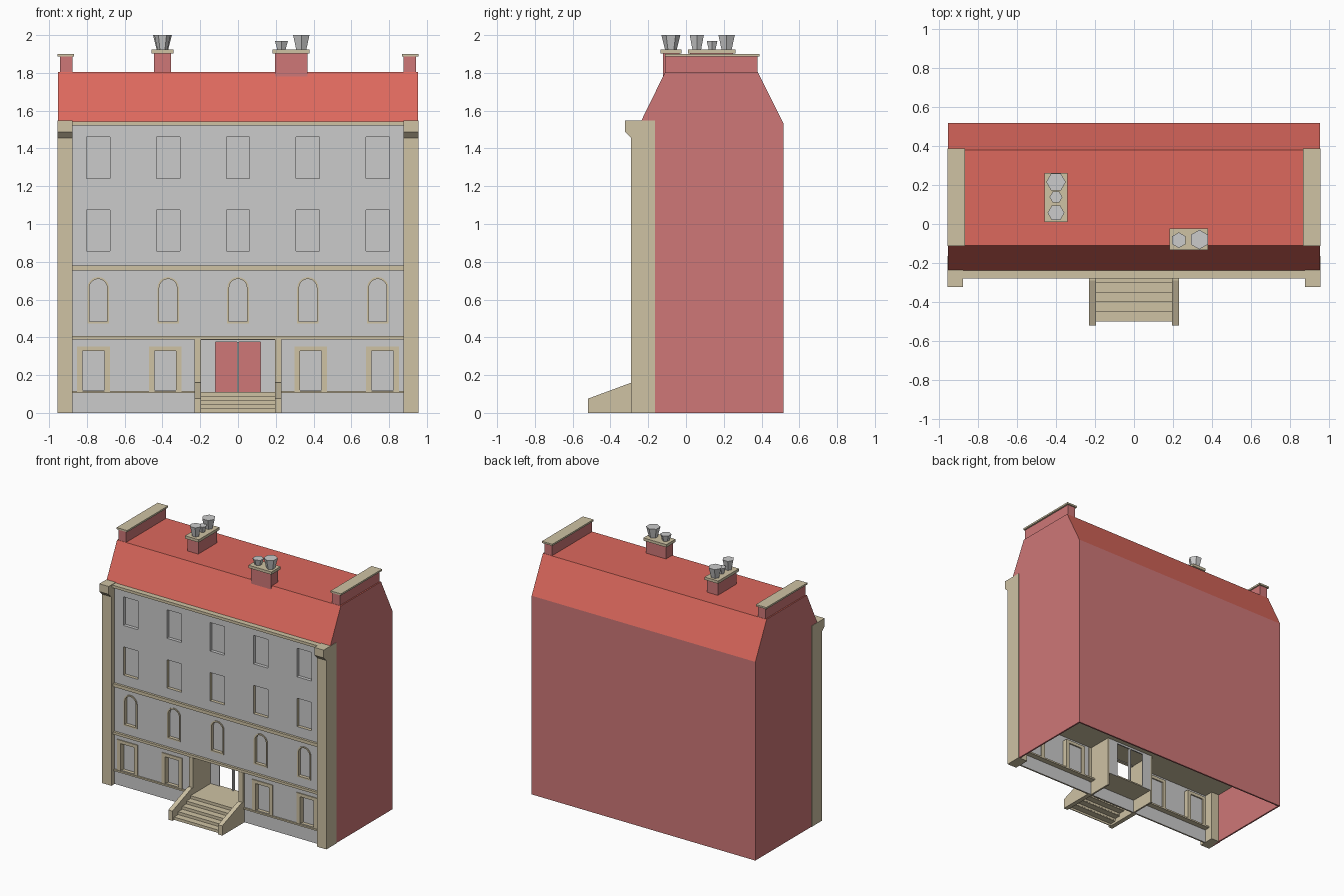
import bpy, bmesh, math

cube = bpy.data.objects.get("Cube")
if cube:
    bpy.data.objects.remove(cube, do_unlink=True)


def material(name, rgb):
    m = bpy.data.materials.new(name)
    m.use_nodes = True
    m.diffuse_color = (*rgb, 1)
    for n in m.node_tree.nodes:
        if n.type == 'BSDF_PRINCIPLED':
            n.inputs['Base Color'].default_value = (*rgb, 1)
    return m


BRICK = material("brick", (0.62, 0.185, 0.185))
ROOF = material("roof_red", (0.72, 0.14, 0.11))
GREY = material("grey_render", (0.6, 0.6, 0.6))
STONE = material("pale_stone", (0.62, 0.54, 0.37))


def add_prism(bm, pts, axis, lo, hi):
    """Extrude a closed profile along x (profile in y, z) or y (profile in x, z)."""
    def at(p, a):
        return (a, p[0], p[1]) if axis == 'x' else (p[0], a, p[1])
    a = [bm.verts.new(at(p, lo)) for p in pts]
    b = [bm.verts.new(at(p, hi)) for p in pts]
    bm.faces.new(a)
    bm.faces.new(b[::-1])
    for i in range(len(pts)):
        j = (i + 1) % len(pts)
        bm.faces.new((a[j], a[i], b[i], b[j]))


def add_box(bm, x0, x1, y0, y1, z0, z1):
    add_prism(bm, [(x0, z0), (x1, z0), (x1, z1), (x0, z1)], 'y', y0, y1)


def finish(name, bm, *mats):
    bmesh.ops.recalc_face_normals(bm, faces=bm.faces[:])
    me = bpy.data.meshes.new(name)
    bm.to_mesh(me)
    bm.free()
    for m in mats:
        me.materials.append(m)
    ob = bpy.data.objects.new(name, me)
    bpy.context.collection.objects.link(ob)
    return ob


def box(name, mat, *dims):
    bm = bmesh.new()
    add_box(bm, *dims)
    return finish(name, bm, mat)


def prism(name, mat, pts, lo, hi):
    bm = bmesh.new()
    add_prism(bm, pts, 'x', lo, hi)
    return finish(name, bm, mat)


def rect(x, w, z0, z1):
    return [(x - w, z0), (x + w, z0), (x + w, z1), (x - w, z1)]


def arch(x, w, z0, z1):
    """Round-headed outline of half width w, crown at z1."""
    top = [(x + w * math.cos(t * math.pi / 10), z1 - w + w * math.sin(t * math.pi / 10))
           for t in range(11)]
    return [(x - w, z0), (x + w, z0)] + top


BAYS = [-0.74, -0.37, 0, 0.37, 0.74]
GROUND_BAYS = [-0.765, -0.385, 0.385, 0.765]
WALL = -0.25

# Main body: one section swept along x, hollow at ground level
bm = bmesh.new()
add_prism(bm, [(WALL, 0), (0.517, 0), (0.517, 1.53), (0.38, 1.805), (-0.11, 1.805),
               (-0.24, 1.54), (WALL, 1.54)], 'x', -0.953, 0.953)
bmesh.ops.recalc_face_normals(bm, faces=bm.faces[:])
floor = [f for f in bm.faces if f.normal.z < -0.9]
bmesh.ops.inset_region(bm, faces=floor, thickness=0.012, use_even_offset=True)
floor = [f for f in bm.faces if f.normal.z < -0.9 and f.calc_area() > 0.5]
room = bmesh.ops.extrude_discrete_faces(bm, faces=floor)['faces']
bmesh.ops.translate(bm, verts=list({v for f in room for v in f.verts}), vec=(0, 0, 0.39))
body = finish("house_body", bm, BRICK, ROOF, GREY, STONE)

# Window and doorway openings
bm = bmesh.new()
outlines = [rect(x, 0.062, 1.24, 1.46) for x in BAYS]
outlines += [rect(x, 0.062, 0.857, 1.075) for x in BAYS]
outlines += [arch(x, 0.05, 0.48, 0.712) for x in BAYS]
outlines += [rect(x, 0.06, 0.12, 0.33) for x in GROUND_BAYS]
outlines.append(rect(0, 0.197, 0.105, 0.385))
for o in outlines:
    clean = [p for i, p in enumerate(o) if math.dist(p, o[i - 1]) > 1e-5]
    add_prism(bm, clean, 'y', -0.4, -0.225)
cutter = finish("opening_cutter", bm)
cutter.hide_render = True
mod = body.modifiers.new("openings", 'BOOLEAN')
mod.operation = 'DIFFERENCE'
mod.solver = 'EXACT'
mod.object = cutter
bpy.context.view_layer.update()
cut = bpy.data.meshes.new_from_object(
    body.evaluated_get(bpy.context.evaluated_depsgraph_get()))
body.modifiers.clear()
body.data = cut
bpy.data.objects.remove(cutter, do_unlink=True)
cut.materials.clear()
for m in (BRICK, ROOF, GREY, STONE):
    cut.materials.append(m)

# Body colours by direction and place
for f in cut.polygons:
    n, c = f.normal, f.center
    if c.y < -0.2 and abs(n.y) < 0.8:
        f.material_index = 3 if c.z < 1.1 else 2      # reveals
    elif c.y < -0.2 and abs(n.y) > 0.95:
        f.material_index = 2                          # facade
    elif n.z > 0.3:
        f.material_index = 1                          # roof
    elif n.z < -0.9 and c.z > 0.1:
        f.material_index = 3                          # ground floor ceiling
    else:
        f.material_index = 0
    if n.z > 0.3 and c.z > 1.52:
        f.material_index = 1

# Horizontal bands
box("upper_string_course", STONE, -0.876, 0.876, -0.268, -0.24, 0.755, 0.78)
box("lower_string_course", STONE, -0.876, 0.876, -0.268, -0.24, 0.388, 0.407)
box("cornice", STONE, -0.955, 0.955, -0.28, -0.238, 1.522, 1.543)

# Arched window surrounds
for i, x in enumerate(BAYS):
    outer, inner = arch(x, 0.057, 0.473, 0.719), arch(x, 0.047, 0.483, 0.709)
    bm = bmesh.new()
    rings = [[bm.verts.new((p[0], y, p[1])) for p in o]
             for o, y in ((outer, -0.248), (outer, -0.256), (inner, -0.256), (inner, -0.23))]
    for a, b in zip(rings, rings[1:]):
        for k in range(len(a)):
            j = (k + 1) % len(a)
            bm.faces.new((a[k], a[j], b[j], b[k]))
    bmesh.ops.remove_doubles(bm, verts=bm.verts[:], dist=1e-5)
    finish(f"arched_surround_{i + 1}", bm, STONE)

# Ground floor windows
for i, x in enumerate(GROUND_BAYS):
    bm = bmesh.new()
    for s in (-1, 1):
        a, b = sorted((x + s * 0.057, x + s * 0.087))
        add_box(bm, a, b, -0.257, -0.2, 0.115, 0.352)
    add_box(bm, x - 0.057, x + 0.057, -0.257, -0.2, 0.327, 0.352)
    finish(f"ground_window_surround_{i + 1}", bm, STONE)
    box(f"ground_window_pane_{i + 1}", GREY, x - 0.057, x + 0.057, -0.216, -0.21, 0.115, 0.327)

# Parts mirrored on both sides
for s, side in ((-1, "right"), (1, "left")):
    def both(a, b):
        return sorted((s * a, s * b))
    prism(f"{side}_pilaster", STONE, [(-0.165, 0), (-0.165, 1.547), (-0.322, 1.547),
          (-0.322, 1.487), (-0.29, 1.455), (-0.29, 0)], *both(0.876, 0.956))
    box(f"{side}_plinth_band", STONE, *both(0.2, 0.876), -0.262, -0.195, 0.104, 0.116)
    box(f"{side}_parapet", BRICK, *both(0.877, 0.943), -0.108, 0.378, 1.79, 1.888)
    box(f"{side}_parapet_cap", STONE, *both(0.867, 0.956), -0.112, 0.388, 1.887, 1.9)
    prism(f"{side}_stair_cheek", STONE, [(-0.52, 0), (-0.52, 0.075), (-0.29, 0.16),
          (-0.245, 0.16), (-0.245, 0)], *both(0.195, 0.23))
    box(f"{side}_door_jamb", STONE, *both(0.195, 0.23), -0.27, -0.235, 0.1, 0.388)
    box(f"{side}_porch_wall", STONE, *both(0.195, 0.208), -0.24, -0.045, 0, 0.39)
    box(f"{side}_door_flank", GREY, *both(0.12, 0.195), -0.055, -0.045, 0.1, 0.39)

# Porch floor, door head and door post
box("porch_floor", STONE, -0.196, 0.196, -0.3, -0.045, 0.1, 0.11)
box("door_head", GREY, -0.12, 0.12, -0.055, -0.045, 0.375, 0.39)
box("door_post", GREY, -0.004, 0.004, -0.065, -0.04, 0.11, 0.375)

# Front steps, hollow underneath
bm = bmesh.new()
for k in range(5):
    y, z = -0.5 + 0.05 * k, 0.022 * (k + 1)
    add_box(bm, -0.196, 0.196, y, y + 0.055, z - 0.006, z)
    add_box(bm, -0.196, 0.196, y, y + 0.006, z - 0.022, z - 0.006)
finish("front_steps", bm, STONE)


def chimney(name, x0, x1, y0, y1, base, pots, turn):
    box(f"{name}_stack", BRICK, x0, x1, y0, y1, base, 1.905)
    box(f"{name}_cap", STONE, x0 - 0.012, x1 + 0.012, y0 - 0.012, y1 + 0.012, 1.902, 1.923)
    for i, (x, y, r, top) in enumerate(pots):
        bpy.ops.mesh.primitive_cone_add(vertices=6, radius1=r * 0.6, radius2=r,
                                        depth=top - 1.92, location=(x, y, (top + 1.92) / 2),
                                        rotation=(0, 0, turn))
        pot = bpy.context.object
        pot.name = f"{name}_pot_{i + 1}"
        pot.data.materials.append(GREY)


# Chimneys with hexagonal pots
chimney("rear_chimney", -0.446, -0.354, 0.022, 0.25, 1.79,
        [(-0.4, 0.215, 0.05, 2.0), (-0.4, 0.138, 0.033, 1.97), (-0.4, 0.057, 0.043, 2.0)],
        math.pi / 6)
chimney("front_chimney", 0.195, 0.367, -0.122, -0.035, 1.765,
        [(0.23, -0.083, 0.04, 1.97), (0.335, -0.08, 0.05, 2.0)], 0)
